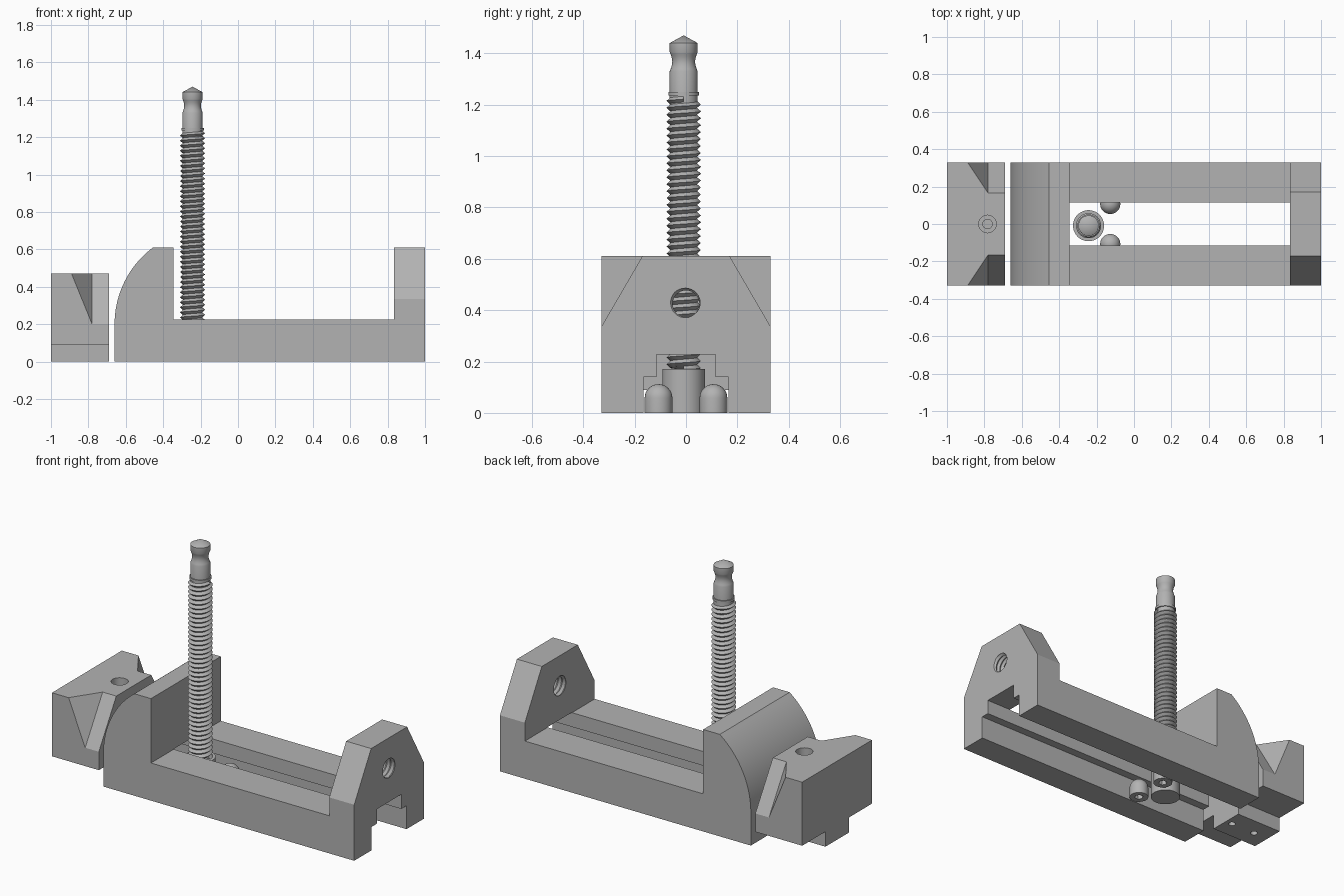
import bpy, bmesh, math
from mathutils import Matrix, Vector

if "Cube" in bpy.data.objects:
    bpy.data.objects.remove(bpy.data.objects["Cube"])

steel = bpy.data.materials.new("grey steel")
steel.diffuse_color = (0.45, 0.45, 0.45, 1)
steel.use_nodes = True
steel.node_tree.nodes["Principled BSDF"].inputs["Base Color"].default_value = steel.diffuse_color


def make(name, verts, faces=None, matrix=None):
    """Mesh object from points; convex hull when no faces are given."""
    bm = bmesh.new()
    vs = [bm.verts.new(v) for v in verts]
    if faces is None:
        bmesh.ops.convex_hull(bm, input=vs)
    else:
        for f in faces:
            bm.faces.new([vs[i] for i in f])
    bmesh.ops.recalc_face_normals(bm, faces=bm.faces)
    if matrix:
        bm.transform(matrix)
    me = bpy.data.meshes.new(name)
    bm.to_mesh(me)
    bm.free()
    me.materials.append(steel)
    ob = bpy.data.objects.new(name, me)
    bpy.context.collection.objects.link(ob)
    return ob


def prism(name, pts, axis, a, b):
    """Extrude a profile: (x, z) points along y, or (y, z) points along x."""
    n = len(pts)
    place = (lambda p, t: (p[0], t, p[1])) if axis == 'y' else (lambda p, t: (t, p[0], p[1]))
    verts = [place(p, t) for t in (a, b) for p in pts]
    faces = [list(range(n)), list(range(n, 2 * n))]
    faces += [(i, (i + 1) % n, (i + 1) % n + n, i + n) for i in range(n)]
    return make(name, verts, faces)


def lathe(name, prof, at, n=32):
    """Revolve (radius, z) points about a vertical axis; zero radius makes a tip."""
    verts, rings, faces = [], [], []
    for r, z in prof:
        k = 1 if r == 0 else n
        rings.append([len(verts) + i % k for i in range(n)])
        verts += [(r * math.cos(2 * math.pi * i / n), r * math.sin(2 * math.pi * i / n), z)
                  for i in range(k)]
    for lo, hi in zip(rings, rings[1:]):
        for i in range(n):
            j = (i + 1) % n
            faces.append(list(dict.fromkeys((lo[i], lo[j], hi[j], hi[i]))))
    for ring, p in ((rings[0], prof[0]), (rings[-1], prof[-1])):
        if p[0] > 0:
            faces.append(ring)
    return make(name, verts, faces, Matrix.Translation(at))


def thread(name, root, crest, pitch, length, matrix, n=32):
    """Closed helical V thread rising from z = 0."""
    rows = 2 * (int(length / pitch) - 1)
    verts, idx = [], {}
    for i in range(n):
        for k in range(rows + (3 if i == 0 else 1)):
            r, t = (crest if k % 2 else root), 2 * math.pi * i / n
            idx[i, k] = len(verts)
            verts.append((r * math.cos(t), r * math.sin(t), pitch * (k / 2 + i / n)))
    nxt = lambda i, k: idx[i + 1, k] if i < n - 1 else idx[0, k + 2]
    faces = [(idx[i, k], nxt(i, k), nxt(i, k + 1), idx[i, k + 1])
             for i in range(n) for k in range(rows)]
    for k, z in ((0, pitch / 2), (rows, pitch * (rows / 2 + 0.5))):
        loop = [idx[i, k] for i in range(n)] + [idx[0, k + 2], idx[0, k + 1]]
        c = len(verts)
        verts.append((0, 0, z))
        faces += [(loop[i], loop[(i + 1) % len(loop)], c) for i in range(len(loop))]
    return make(name, verts, faces, matrix)


def cut(ob, cutters):
    bpy.context.view_layer.objects.active = ob
    for c in cutters:
        m = ob.modifiers.new("cut", 'BOOLEAN')
        m.operation, m.solver, m.object = 'DIFFERENCE', 'EXACT', c
        bpy.ops.object.modifier_apply(modifier=m.name)
        bpy.data.objects.remove(c)


# Vise body: side profile with rounded back jaw
R = 0.512
end = math.asin(0.41 / R)
arc = [(-0.66 + R - R * math.cos(end * i / 20), 0.2 + R * math.sin(end * i / 20))
       for i in range(20, -1, -1)]
body = prism("vise_body", [(-0.66, 0), (1, 0), (1, 0.61), (0.835, 0.61), (0.835, 0.225),
                           (-0.345, 0.225), (-0.345, 0.61)] + arc, 'y', -0.33, 0.33)

# Stepped guide channel, sloped front jaw shoulders and threaded hole
half = [(0.165, -0.1), (0.165, 0.14), (0.115, 0.14), (0.115, 0.227)]
cuts = [prism("channel_cutter", half + [(-y, z) for y, z in reversed(half)], 'x', -0.9, 1.2)]
for s in (1, -1):
    cuts.append(prism("shoulder_cutter", [(s * 0.138, 0.665), (s * 0.362, 0.28), (s * 0.6, 0.665)],
                      'x', 0.7, 1.1))
cuts.append(thread("hole_cutter", 0.052, 0.063, 0.027, 0.45,
                   Matrix.Translation((0.7, 0, 0.425)) @ Matrix.Rotation(math.pi / 2, 4, 'Y')))
cut(body, cuts)

# Sliding jaw with guide tongue
side = [(0.11, 0), (0.11, 0.09), (0.33, 0.09), (0.33, 0.47)]
jaw = prism("sliding_jaw", side + [(-y, z) for y, z in reversed(side)], 'x', -1, -0.69)
cuts = []
for s in (1, -1):  # corner bevels that run out towards the back
    pts = [(x, s * y, z) for x in (-0.78, -0.6)
           for y, z in ((0.132, 0.524), (0.363, 0.146), (0.7, 0.7))]
    cuts.append(make("bevel_cutter", pts + [(-0.945, s * 0.371, 0.5375)]))
cuts.append(lathe("bore_cutter", [(0.025, 0.17), (0.025, 0.3), (0.047, 0.3), (0.047, 0.6)],
                  (-0.783, 0, 0)))
for x in (-0.735, -0.90):
    cuts.append(lathe("pin_hole_cutter", [(0.02, -0.1), (0.02, 0.1)], (x, 0, 0)))
cut(jaw, cuts)

# Lead screw: collar, threaded rod, grooved and pointed tip
sx, sy = -0.243, -0.009
collar = lathe("screw_collar", [(0.083, 0), (0.083, 0.17)], (sx, sy, 0), 48)
rod = thread("screw_thread", 0.052, 0.067, 0.027, 1.1, Matrix.Translation((sx, sy, 0.155)))
groove = [(0.0545 - 0.010 * math.sin(math.pi * i / 8), 1.33 + 0.075 * i / 8) for i in range(9)]
tip = lathe("screw_tip", [(0.0545, 1.2)] + groove + [(0.0545, 1.44), (0, 1.47)], (sx, sy, 0))
cap = lathe("thread_end", [(0.06, 1.235), (0.06, 1.25)], (sx, sy, 0))

# Two domed locking pins with hex sockets underneath
pins = []
dome = [(0.054 * math.cos(math.pi * i / 16), 0.058 + 0.054 * math.sin(math.pi * i / 16))
        for i in range(8)]
for s in (1, -1):
    pin = lathe("locking_pin", [(0.054, 0)] + dome + [(0, 0.112)], (-0.127, s * 0.107, 0))
    cut(pin, [lathe("socket_cutter", [(0.025, -0.1), (0.025, 0.04)], (-0.127, s * 0.107, 0), 6)])
    pins.append(pin)

# Smooth the round surfaces, keep edges sharp
for ob in [body, jaw, collar, rod, tip, cap] + pins:
    bpy.ops.object.select_all(action='DESELECT')
    ob.select_set(True)
    bpy.context.view_layer.objects.active = ob
    bpy.ops.object.shade_smooth_by_angle(angle=math.radians(30))
